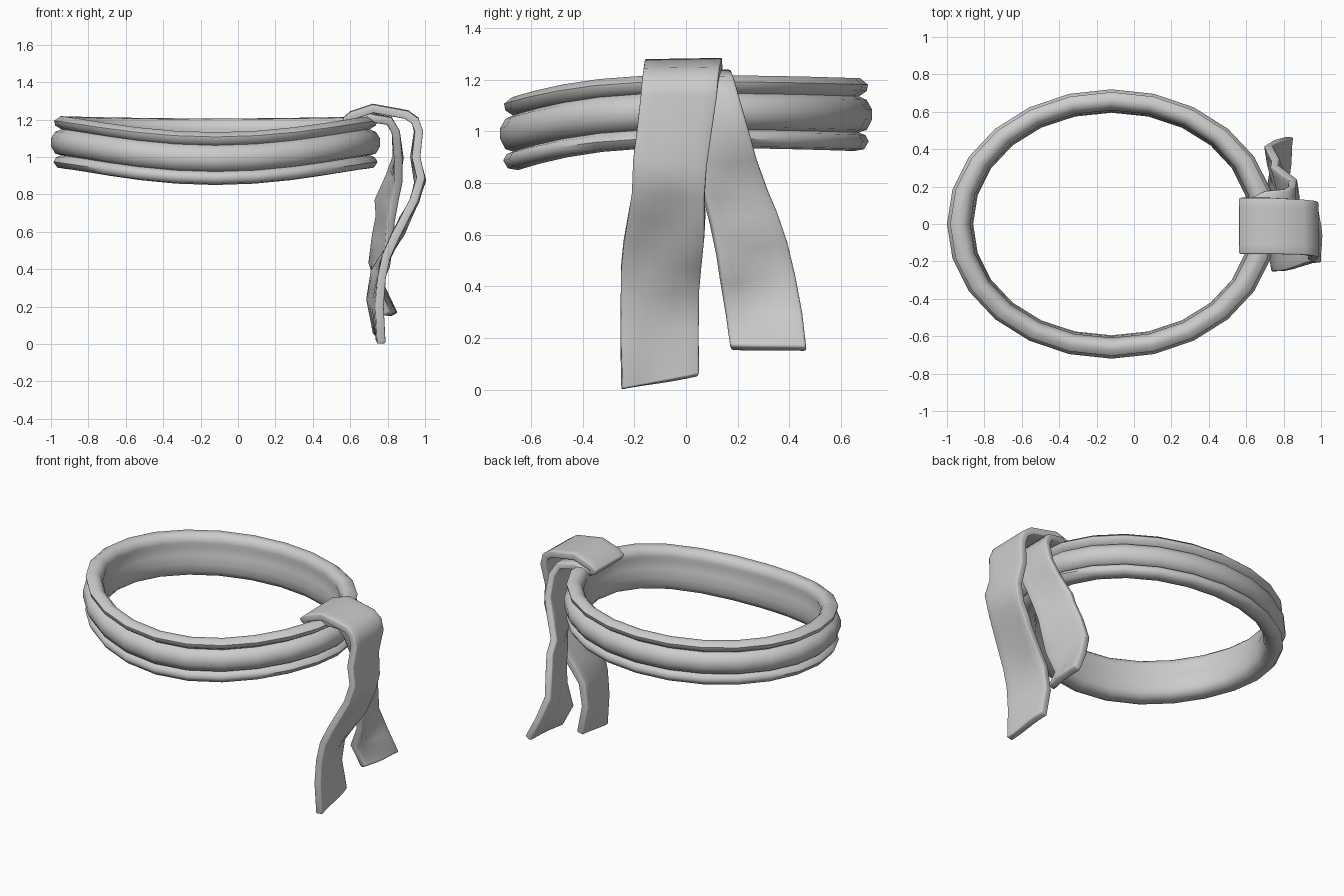
import bpy, bmesh, math

cloth = bpy.data.materials.new("grey cloth")
cloth.diffuse_color = (0.6, 0.6, 0.6, 1)


def make_object(name, verts, faces, angle):
    mesh = bpy.data.meshes.new(name)
    mesh.from_pydata(verts, [], faces)
    mesh.materials.append(cloth)
    ob = bpy.data.objects.new(name, mesh)
    bpy.context.collection.objects.link(ob)
    bpy.ops.object.select_all(action='DESELECT')
    ob.select_set(True)
    bpy.context.view_layer.objects.active = ob
    bpy.ops.object.shade_smooth_by_angle(angle=math.radians(angle))
    return ob


# Belt: a three-fold cloth profile (inset from outer edge, height) swept round an oval
PROFILE = [(-.10, .115), (-.08, .135), (-.045, .14), (-.015, .115), (-.02, .09), (-.05, .07),
           (-.02, .056), (0, .02), (0, -.02), (-.02, -.06), (-.05, -.07),
           (-.025, -.08), (-.012, -.105), (-.03, -.135), (-.07, -.142), (-.105, -.13),
           (-.122, -.10), (-.125, -.05), (-.12, .01), (-.105, .06), (-.112, .085)]
SEG = 24
n = len(PROFILE)
verts, faces = [], []
for i in range(SEG):
    a = 2 * math.pi * i / SEG
    c, s = math.cos(a), math.sin(a)
    # front dips lower, the two ends ride slightly higher
    z0 = 1.066 - 0.074 * max(0, -s) ** 2.6 + 0.012 * c * c
    for inset, h in PROFILE:
        verts.append((-0.12 + (0.88 + inset * (1 + 0.12 * c * c)) * c,
                      (0.72 + inset) * s, z0 + h))
    for j in range(n):
        k, m = (i + 1) % SEG, (j + 1) % n
        faces.append((i * n + j, i * n + m, k * n + m, k * n + j))
belt = make_object("belt", verts, faces, 60)
bm = bmesh.new()
bm.from_mesh(belt.data)
bmesh.ops.recalc_face_normals(bm, faces=bm.faces)
bm.to_mesh(belt.data)
bm.free()


def ribbon(name, rows, puff):
    """Cloth strip between a front edge and a back edge, given row by row."""
    cols = 7
    verts, faces = [], []
    for i, row in enumerate(rows):
        p, q = row[:3], row[3:]
        for j in range(cols):
            t = j / (cols - 1)
            v = [a + (b - a) * t for a, b in zip(p, q)]
            # soft diagonal wrinkles on the hanging part
            if v[2] < 1.0:
                v[0] += puff * math.sin(math.pi * t) * math.cos(14 * v[2] - 9 * v[1])
            verts.append(v)
    for i in range(len(rows) - 1):
        for j in range(cols - 1):
            a = i * cols + j
            faces.append((a, a + cols, a + cols + 1, a + 1))
    ob = make_object(name, verts, faces, 50)
    solid = ob.modifiers.new("thickness", 'SOLIDIFY')
    solid.thickness, solid.offset = 0.045, -1
    bev = ob.modifiers.new("soft edge", 'BEVEL')
    bev.width, bev.segments = 0.01, 2
    bev.limit_method, bev.angle_limit = 'ANGLE', math.radians(60)
    return ob


# Front tail: folds over the belt and hangs down with a twist
ribbon("front_tail", [
    (.62, -.15, 1.165, .62, .13, 1.165),
    (.575, -.155, 1.18, .575, .135, 1.18),
    (.56, -.16, 1.205, .56, .14, 1.21),
    (.60, -.16, 1.24, .60, .14, 1.245),
    (.72, -.16, 1.28, .72, .14, 1.285),
    (.91, -.165, 1.245, .91, .13, 1.25),
    (.965, -.17, 1.205, .965, .125, 1.21),
    (.99, -.175, 1.14, .985, .12, 1.14),
    (.975, -.19, 1.0, .965, .10, 1.0),
    (1.0, -.205, .89, .985, .08, .86),
    (.96, -.21, .76, .96, .07, .74),
    (.91, -.225, .66, .925, .07, .66),
    (.86, -.24, .56, .89, .07, .58),
    (.815, -.25, .46, .81, .06, .47),
    (.79, -.25, .35, .75, .052, .38),
    (.78, -.25, .20, .73, .05, .24),
    (.79, -.245, .003, .765, .05, .06)], 0.015)

# Back tail: continues under the fold, splaying toward the back
ribbon("back_tail", [
    (.60, -.13, 1.19, .60, .13, 1.19),
    (.70, -.12, 1.23, .70, .175, 1.24),
    (.82, -.10, 1.21, .82, .185, 1.215),
    (.865, -.08, 1.14, .865, .205, 1.14),
    (.88, -.02, .98, .87, .245, 1.0),
    (.88, .04, .86, .83, .275, .89),
    (.86, .075, .75, .77, .32, .77),
    (.84, .10, .65, .775, .355, .69),
    (.83, .125, .52, .755, .395, .57),
    (.815, .14, .41, .74, .425, .44),
    (.755, .155, .29, .79, .45, .30),
    (.815, .17, .17, .855, .465, .165)], 0.012)
